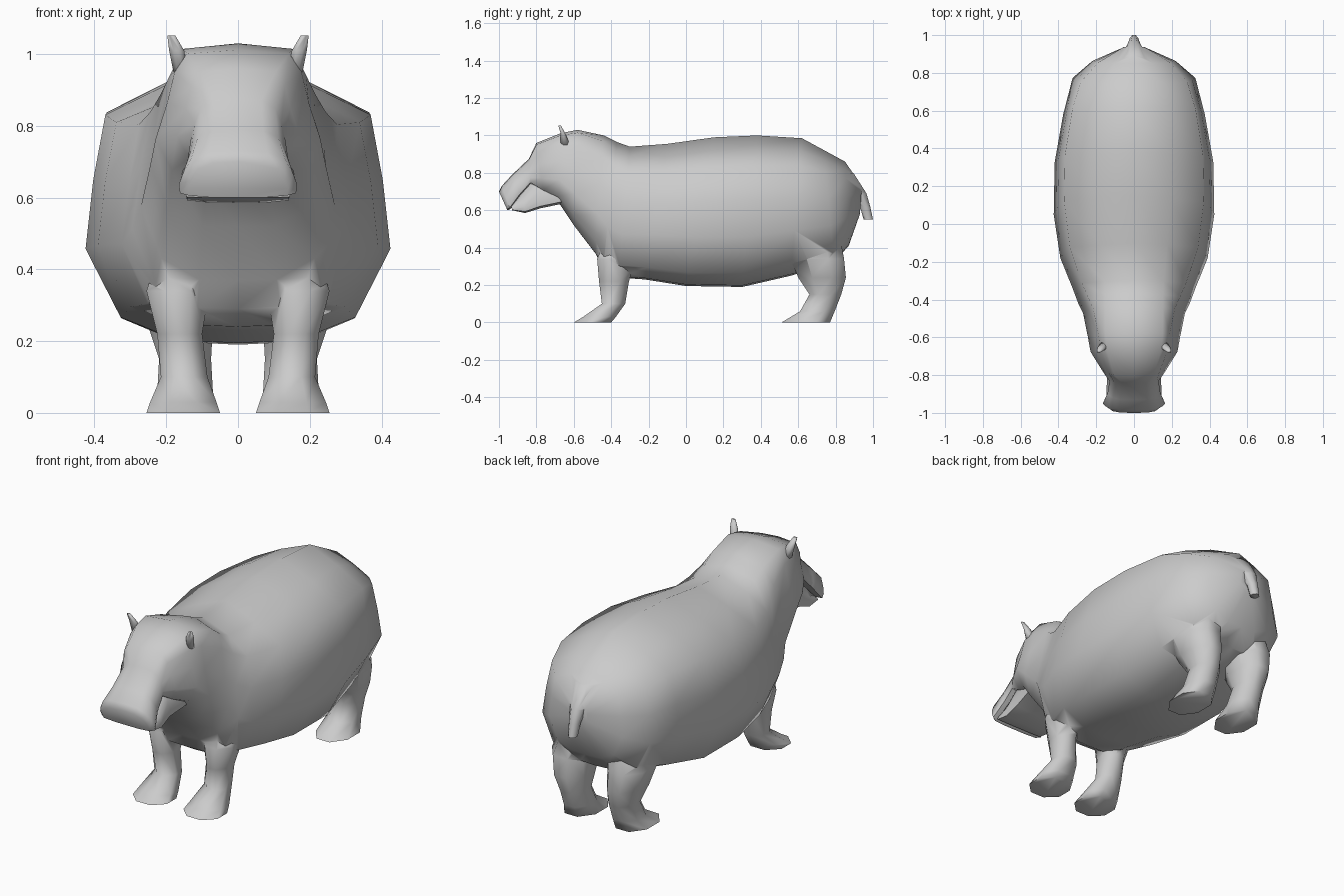
import bpy, bmesh, math

if "Cube" in bpy.data.objects:
    bpy.data.objects.remove(bpy.data.objects["Cube"])

# half cross-sections: (fraction of half width, fraction of height), top to bottom
BODY = [(0, 1), (.45, .91), (.87, .8), (.95, .57), (1, .33), (.77, .09), (.4, .01), (0, 0)]
HEAD = [(0, 1), (.62, .97), (.77, .83), (.86, .6), (1, .33), (.8, .1), (.4, 0), (0, 0)]
MUZZLE = [(0, 1), (.5, .97), (.8, .8), (.93, .5), (1, .25), (.98, .06), (.5, 0), (0, 0)]


def smooth(ob, angle):
    bpy.ops.object.select_all(action='DESELECT')
    ob.select_set(True)
    bpy.context.view_layer.objects.active = ob
    bpy.ops.object.shade_smooth_by_angle(angle=math.radians(angle))


def loft(name, rings, angle=60):
    """Skin a list of equal-length closed point rings and cap both ends."""
    bm = bmesh.new()
    loops = [[bm.verts.new(p) for p in r] for r in rings]
    n = len(loops[0])
    for a, b in zip(loops, loops[1:]):
        for i in range(n):
            j = (i + 1) % n
            bm.faces.new((a[i], a[j], b[j], b[i]))
    bm.faces.new(loops[0][::-1])
    bm.faces.new(loops[-1])
    bmesh.ops.recalc_face_normals(bm, faces=bm.faces)
    me = bpy.data.meshes.new(name)
    bm.to_mesh(me)
    bm.free()
    ob = bpy.data.objects.new(name, me)
    bpy.context.collection.objects.link(ob)
    smooth(ob, angle)
    return ob


def section(yt, zt, yb, zb, w, k=0.0, shape=None):
    """Tilted ring between a top point and a bottom point; k blends body to head."""
    half = shape or [(a + (c - a) * k, b + (d - b) * k)
                     for (a, b), (c, d) in zip(BODY, HEAD)]
    right = [(w * u, yb + (yt - yb) * v, zb + (zt - zb) * v) for u, v in half]
    return right + [(-x, y, z) for x, y, z in right[-2:0:-1]]


def slab(z, y0, y1, x0, x1):
    """Horizontal eight-sided ring filling the given rectangle."""
    k = 1 / math.cos(math.pi / 8)
    return [((x0 + x1) / 2 + (x1 - x0) / 2 * k * math.cos(a),
             (y0 + y1) / 2 + (y1 - y0) / 2 * k * math.sin(a), z)
            for a in (math.pi / 8 + i * math.pi / 4 for i in range(8))]


def pair(name, rows):
    """Left and right copies of a stack of slabs."""
    return [loft(f"{name}_{side}", [[(s * x, y, z) for x, y, z in slab(*r)] for r in rows], 100)
            for side, s in (("left", 1), ("right", -1))]


# trunk, neck and skull
trunk = [section(*r) for r in (
    (.94, .73, .93, .58, .06),
    (.85, .86, .87, .41, .22),
    (.74, .92, .79, .32, .325),
    (.62, .985, .56, .25, .375),
    (.38, 1.0, .30, .19, .42),
    (.15, .99, .0, .195, .425),
    (-.10, .955, -.22, .23, .39),
    (-.30, .94, -.36, .24, .325, .2),
    (-.37, .965, -.445, .29, .295, .4),
    (-.44, 1.0, -.485, .37, .27, .7),
    (-.58, 1.03, -.60, .52, .245, 1),
    (-.67, 1.012, -.68, .64, .23, 1),
    (-.80, .96, -.76, .68, .17, 1))]

# upper muzzle, continuing the same skin down and forward
snout = [section(*r, shape=MUZZLE) for r in (
    (-.84, .875, -.83, .74, .13),
    (-.93, .79, -.885, .68, .14),
    (-.985, .73, -.94, .605, .165),
    (-1.0, .70, -.955, .60, .14))]
body = loft("body", trunk + snout)

# lower jaw, closing up to the lip line
loft("jaw", [section(*r, shape=MUZZLE) for r in (
    (-.66, .82, -.66, .635, .16),
    (-.80, .79, -.78, .61, .14),
    (-.87, .71, -.86, .585, .145),
    (-.935, .625, -.93, .60, .145))])

# legs
legs = pair("front_leg", (
    (0, -.60, -.40, .05, .255),
    (.03, -.55, -.375, .06, .245),
    (.10, -.45, -.325, .085, .215),
    (.22, -.465, -.305, .10, .225),
    (.34, -.475, -.27, .08, .255),
    (.48, -.42, -.25, .08, .21)))
legs += pair("hind_leg", (
    (0, .51, .77, .06, .25),
    (.06, .61, .795, .07, .225),
    (.15, .66, .83, .075, .22),
    (.24, .60, .855, .07, .25),
    (.34, .56, .845, .06, .275),
    (.48, .56, .82, .05, .22)))

# ears
pair("ear", (
    (.95, -.67, -.62, .14, .18),
    (1.01, -.67, -.645, .15, .192),
    (1.052, -.682, -.668, .175, .197)))

# tail, blending out of the rump
tail = loft("tail", [slab(*r) for r in (
    (.80, .80, .895, -.07, .07),
    (.69, .88, .965, -.04, .04),
    (.62, .93, .985, -.028, .028),
    (.55, .95, 1.0, -.022, .022))], 100)

# weld legs and tail into the body so the skin runs through
for part in legs + [tail]:
    mod = body.modifiers.new("weld", 'BOOLEAN')
    mod.operation, mod.solver, mod.object = 'UNION', 'EXACT', part
    bpy.ops.object.select_all(action='DESELECT')
    bpy.context.view_layer.objects.active = body
    body.select_set(True)
    bpy.ops.object.modifier_move_to_index(modifier=mod.name, index=0)
    bpy.ops.object.modifier_apply(modifier=mod.name)
    bpy.data.objects.remove(part)
smooth(body, 75)
